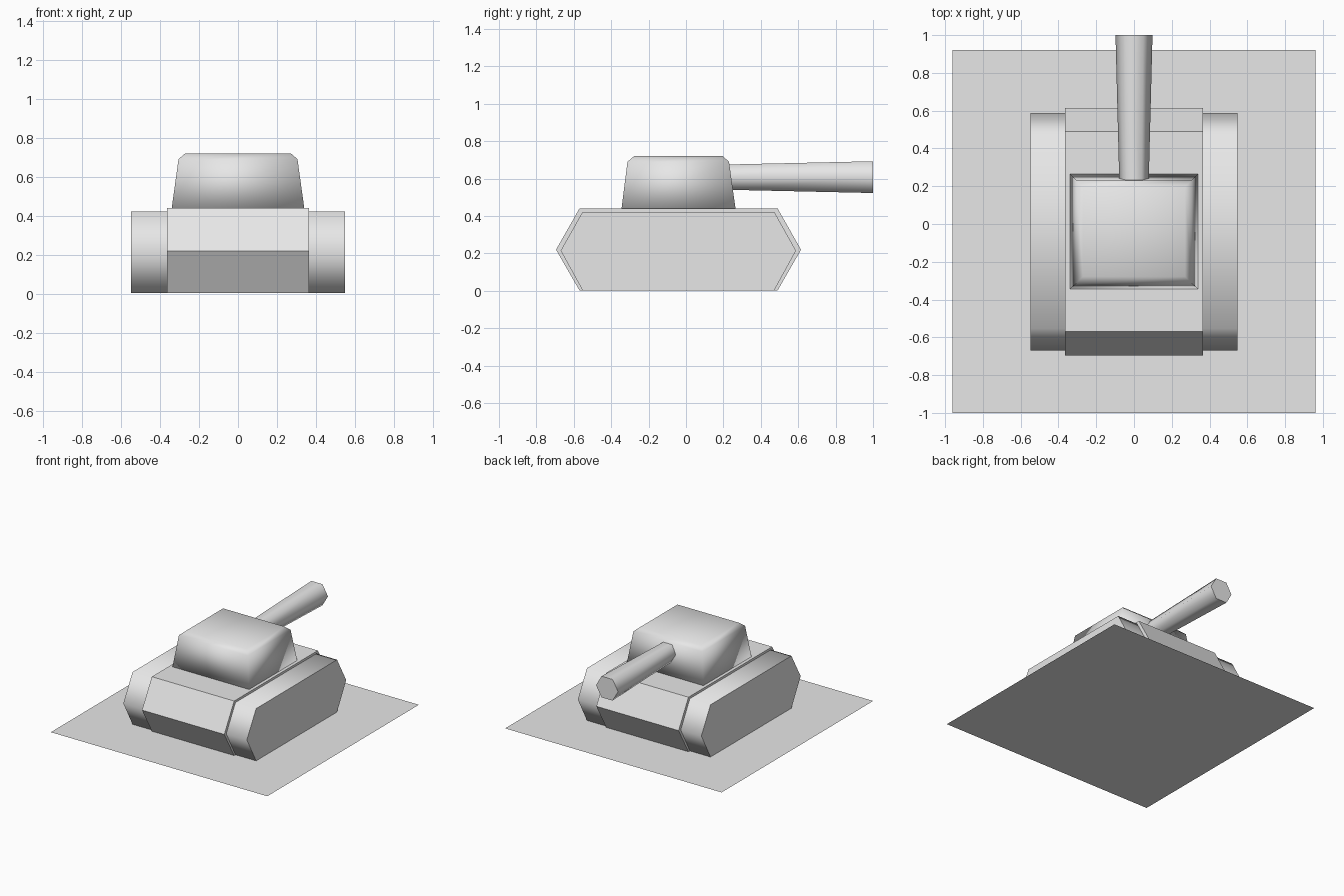
import bpy, bmesh, math

cube = bpy.data.objects.get("Cube")
if cube:
    bpy.data.objects.remove(cube, do_unlink=True)

grey = bpy.data.materials.new("plain grey")
grey.use_nodes = True
grey.diffuse_color = (0.8, 0.8, 0.8, 1)
grey.node_tree.nodes["Principled BSDF"].inputs["Base Color"].default_value = (0.8, 0.8, 0.8, 1)


def loft(name, rings, smooth=lambda f: False):
    """Join rings of equal point count, cap both ends, smooth the faces chosen by a rule."""
    bm = bmesh.new()
    loops = [[bm.verts.new(p) for p in ring] for ring in rings]
    n = len(loops[0])
    for a, b in zip(loops, loops[1:]):
        for i in range(n):
            j = (i + 1) % n
            bm.faces.new((a[i], a[j], b[j], b[i]))
    bm.faces.new(loops[0])
    bm.faces.new(loops[-1])
    bmesh.ops.recalc_face_normals(bm, faces=bm.faces)
    for f in bm.faces:
        f.smooth = smooth(f)
    mesh = bpy.data.meshes.new(name)
    bm.to_mesh(mesh)
    bm.free()
    mesh.materials.append(grey)
    obj = bpy.data.objects.new(name, mesh)
    bpy.context.collection.objects.link(obj)
    return obj


def side_ring(x, profile):
    return [(x, y, z) for y, z in profile]


def rect_ring(half_x, y0, y1, z):
    return [(-half_x, y0, z), (half_x, y0, z), (half_x, y1, z), (-half_x, y1, z)]


# Ground sheet
mesh = bpy.data.meshes.new("ground_sheet")
mesh.from_pydata(rect_ring(0.96, -1.0, 0.92, 0), [], [(0, 1, 2, 3)])
mesh.materials.append(grey)
bpy.context.collection.objects.link(bpy.data.objects.new("ground_sheet", mesh))

# Hull: six-sided wedge profile running across x
LOW = 0.003
hull = [(-0.695, 0.22), (-0.57, 0.44), (0.49, 0.44), (0.615, 0.22), (0.49, LOW), (-0.57, LOW)]
loft("hull", [side_ring(-0.365, hull), side_ring(0.365, hull)])

# Tracks: slightly smaller profile, rounded shading around the rim, flat sides
track = [(-0.67, 0.215), (-0.553, 0.422), (0.472, 0.422), (0.588, 0.215), (0.472, LOW), (-0.553, LOW)]
for name, s in (("left_track", 1), ("right_track", -1)):
    loft(name, [side_ring(s * 0.36, track), side_ring(s * 0.548, track)],
         lambda f: abs(f.normal.x) < 0.5)

# Turret: tapered box with a chamfered top
loft("turret", [rect_ring(0.34, -0.345, 0.265, 0.438),
                rect_ring(0.305, -0.313, 0.230, 0.69),
                rect_ring(0.27, -0.278, 0.197, 0.72)], lambda f: True)


# Gun barrel: six-sided tube that widens toward the muzzle
def barrel_ring(y, r):
    return [(r * math.cos(i * math.pi / 3), y, 0.608 + r * math.sin(i * math.pi / 3)) for i in range(6)]


loft("gun_barrel", [barrel_ring(0.225, 0.078), barrel_ring(1.0, 0.098)],
     lambda f: abs(f.normal.y) < 0.5)
